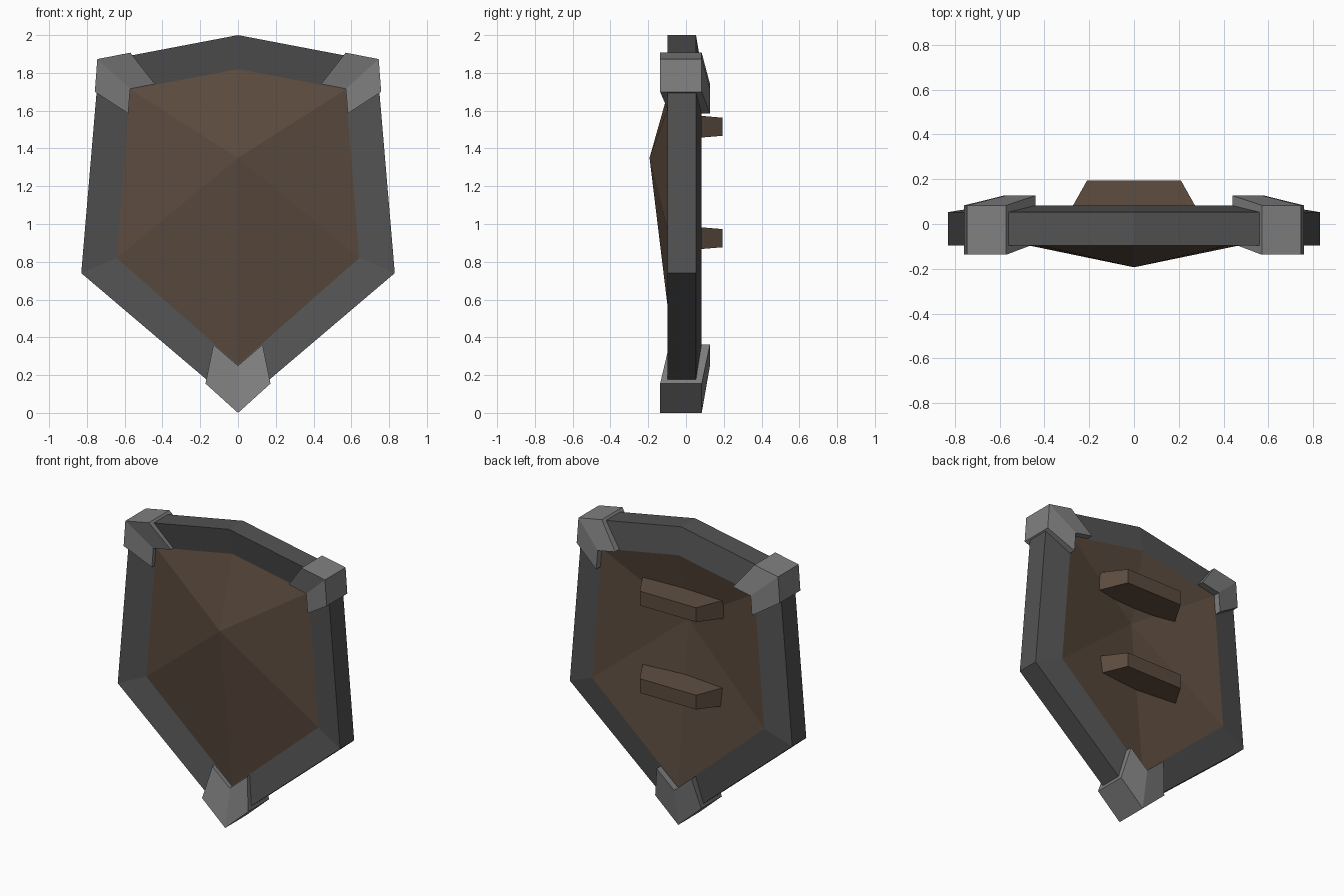
import bpy, bmesh

if "Cube" in bpy.data.objects:
    bpy.data.objects.remove(bpy.data.objects["Cube"])


def material(name, rgb):
    m = bpy.data.materials.new(name)
    m.diffuse_color = (*rgb, 1)
    m.use_nodes = True
    m.node_tree.nodes["Principled BSDF"].inputs["Base Color"].default_value = m.diffuse_color
    return m


iron = material("dark iron", (0.085, 0.085, 0.085))
steel = material("light steel", (0.215, 0.215, 0.215))
leather = material("brown leather", (0.105, 0.07, 0.048))


def finish(bm, name, mat):
    bmesh.ops.recalc_face_normals(bm, faces=bm.faces)
    me = bpy.data.meshes.new(name)
    bm.to_mesh(me)
    bm.free()
    me.materials.append(mat)
    ob = bpy.data.objects.new(name, me)
    bpy.context.collection.objects.link(ob)
    return ob


def sweep(name, outer, inner, depth, mat, closed=False):
    """Four-sided bar between an outer and an inner outline (x, z).
    depth = y of outer front, inner front, inner back, outer back."""
    bm = bmesh.new()
    rings = []
    for o, i in zip(outer, inner):
        pts = (o, i, i, o)
        rings.append([bm.verts.new((p[0], y, p[1])) for p, y in zip(pts, depth)])
    n = len(rings)
    for k in range(n if closed else n - 1):
        a, b = rings[k], rings[(k + 1) % n]
        for j in range(4):
            bm.faces.new((a[j], a[(j + 1) % 4], b[(j + 1) % 4], b[j]))
    if not closed:
        bm.faces.new(rings[0])
        bm.faces.new(rings[-1])
    return finish(bm, name, mat)


def mirrored(half):
    """Complete an outline given from top to bottom on the right."""
    return half + [(-x, z) for x, z in reversed(half[1:-1])]


# Rim
rim_outer = mirrored([(0, 2.0), (0.735, 1.86), (0.83, 0.74), (0, 0.035)])
rim_inner = mirrored([(0, 1.82), (0.57, 1.712), (0.642, 0.82), (0, 0.255)])
sweep("rim", rim_outer, rim_inner, (-0.097, -0.06, 0.083, 0.053), iron, True)

# Domed panel: pointed front, hollow back
for name, y_edge, y_tip in (("panel_front", -0.06, -0.193), ("panel_back", 0.083, -0.025)):
    bm = bmesh.new()
    edge = [bm.verts.new((x, y_edge, z)) for x, z in rim_inner]
    tip = bm.verts.new((0, y_tip, 1.35))
    for k in range(len(edge)):
        bm.faces.new((edge[k - 1], edge[k], tip))
    ob = finish(bm, name, leather)
    want = 1 if name == "panel_back" else -1
    if ob.data.polygons[0].normal.y * want < 0:
        ob.data.flip_normals()

# Corner caps
cap_depth = (-0.137, -0.088, 0.127, 0.083)
for side, s in (("right", 1), ("left", -1)):
    sweep("upper_cap_" + side,
          [(s * 0.57, 1.907), (s * 0.745, 1.873), (s * 0.758, 1.70)],
          [(s * 0.44, 1.741), (s * 0.571, 1.715), (s * 0.581, 1.585)],
          cap_depth, steel)
sweep("bottom_cap",
      [(-0.172, 0.155), (0, 0), (0.172, 0.155)],
      [(-0.13, 0.362), (0, 0.25), (0.13, 0.362)],
      cap_depth, steel)

# Grip bars on the back, tapering outward
for name, z in (("upper_grip", 1.515), ("lower_grip", 0.925)):
    bm = bmesh.new()
    bmesh.ops.create_cube(bm, size=2)
    for v in bm.verts:
        out = v.co.y > 0
        v.co = (v.co.x * (0.21 if out else 0.33),
                0.193 if out else -0.02,
                z + v.co.z * (0.048 if out else 0.066))
    finish(bm, name, leather)
